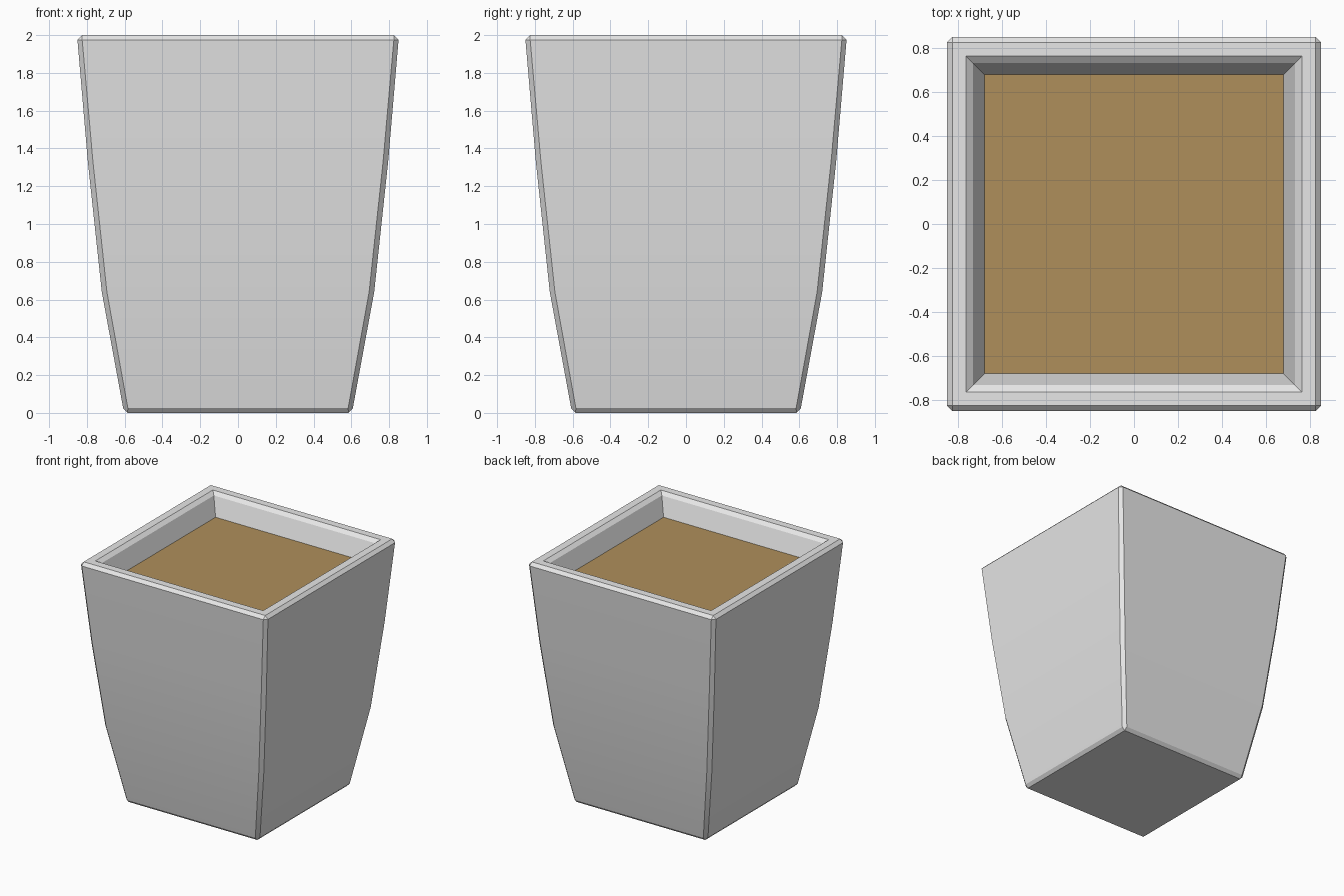
import bpy
import bmesh

if "Cube" in bpy.data.objects:
    bpy.data.objects.remove(bpy.data.objects["Cube"])


def material(name, rgb):
    m = bpy.data.materials.new(name)
    m.diffuse_color = (*rgb, 1.0)
    m.use_nodes = True
    m.node_tree.nodes["Principled BSDF"].inputs["Base Color"].default_value = m.diffuse_color
    return m


def ring(bm, half, z, chamfer):
    """Square loop with cut corners (chamfer 0 gives a sharp square)."""
    c = half - chamfer
    pts = [(half, -c), (half, c), (c, half), (-c, half),
           (-half, c), (-half, -c), (-c, -half), (c, -half)]
    return [bm.verts.new((x, y, z)) for x, y in pts]


def finish(bm, name, mat):
    me = bpy.data.meshes.new(name)
    bm.to_mesh(me)
    bm.free()
    me.materials.append(mat)
    ob = bpy.data.objects.new(name, me)
    bpy.context.collection.objects.link(ob)
    return ob


grey = material("pale grey stone", (0.8, 0.8, 0.8))
brown = material("brown soil", (0.43, 0.275, 0.105))

# Pot: half width, height, corner chamfer, from the base up and into the mouth
profile = [(0.585, 0.0, 0), (0.608, 0.025, 0.025), (0.721, 0.64, 0.027),
           (0.795, 1.33, 0.027), (0.85, 1.975, 0.025), (0.825, 2.0, 0),
           (0.763, 2.0, 0), (0.732, 1.975, 0), (0.68, 1.83, 0)]
bm = bmesh.new()
loops = [ring(bm, *p) for p in profile]
for a, b in zip(loops, loops[1:]):
    for i in range(8):
        j = (i + 1) % 8
        bm.faces.new((a[i], a[j], b[j], b[i]))
bm.faces.new(loops[0][::-1])
bmesh.ops.remove_doubles(bm, verts=bm.verts[:], dist=0.0005)
bm.normal_update()
pot = finish(bm, "planter_pot", grey)

# Soil: flat square filling the mouth
bm = bmesh.new()
s = 0.68
bm.faces.new([bm.verts.new((x, y, 1.83))
              for x, y in ((-s, -s), (s, -s), (s, s), (-s, s))])
finish(bm, "soil", brown)

# Soft bends on the walls, crisp chamfers
bpy.context.view_layer.objects.active = pot
pot.select_set(True)
bpy.ops.object.shade_smooth_by_angle(angle=0.35)
